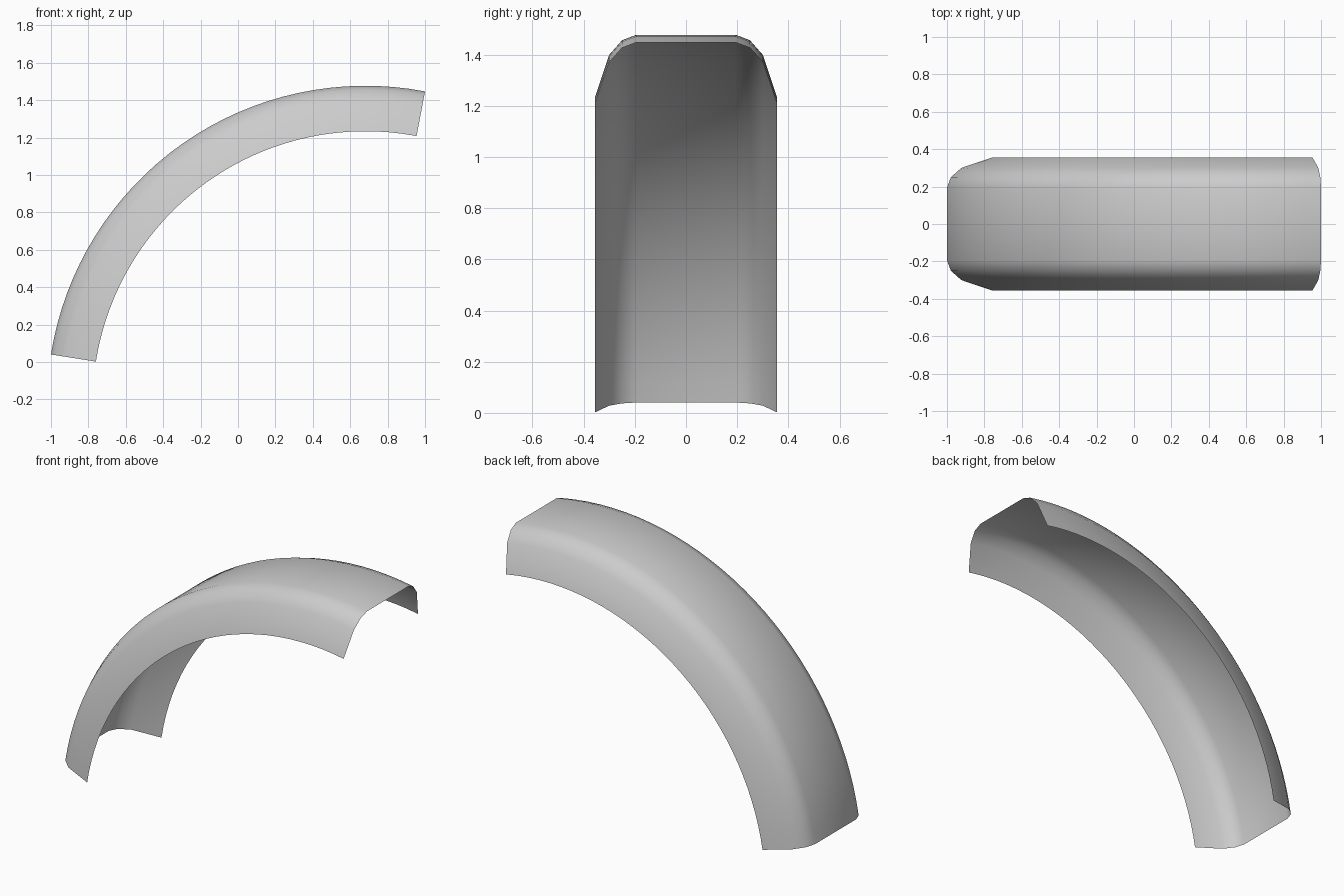
import bpy, bmesh, math

if "Cube" in bpy.data.objects:
    bpy.data.objects.remove(bpy.data.objects["Cube"])

# Arc of the fender, in the XZ plane
CX, CZ, R = 0.682, -0.226, 1.703
START, END = math.radians(171.0), math.radians(79.24)
STEPS = 32

# Half cross-section: (half width, depth below the crown)
half = [(0.355, 0.243), (0.30, 0.078), (0.25, 0.021), (0.195, 0.0)]
profile = [(-y, d) for y, d in half] + [(y, d) for y, d in reversed(half)]

# Sweep the open cross-section around the arc
bm = bmesh.new()
rings = []
for i in range(STEPS + 1):
    a = START + (END - START) * i / STEPS
    rings.append([bm.verts.new((CX + (R - d) * math.cos(a), y, CZ + (R - d) * math.sin(a)))
                  for y, d in profile])
for r0, r1 in zip(rings, rings[1:]):
    for j in range(len(profile) - 1):
        f = bm.faces.new((r0[j], r1[j], r1[j + 1], r0[j + 1]))
        f.smooth = True

# Make the crown face outwards
bm.normal_update()
bm.faces.ensure_lookup_table()
mid = bm.faces[len(profile) // 2 - 1]
if mid.normal.x > 0:
    bmesh.ops.reverse_faces(bm, faces=bm.faces[:])

mesh = bpy.data.meshes.new("fender")
bm.to_mesh(mesh)
bm.free()
fender = bpy.data.objects.new("fender", mesh)
bpy.context.collection.objects.link(fender)

# Plain grey finish
grey = bpy.data.materials.new("light_grey")
grey.diffuse_color = (0.6, 0.6, 0.6, 1.0)
grey.use_nodes = True
grey.node_tree.nodes["Principled BSDF"].inputs["Base Color"].default_value = grey.diffuse_color
mesh.materials.append(grey)
